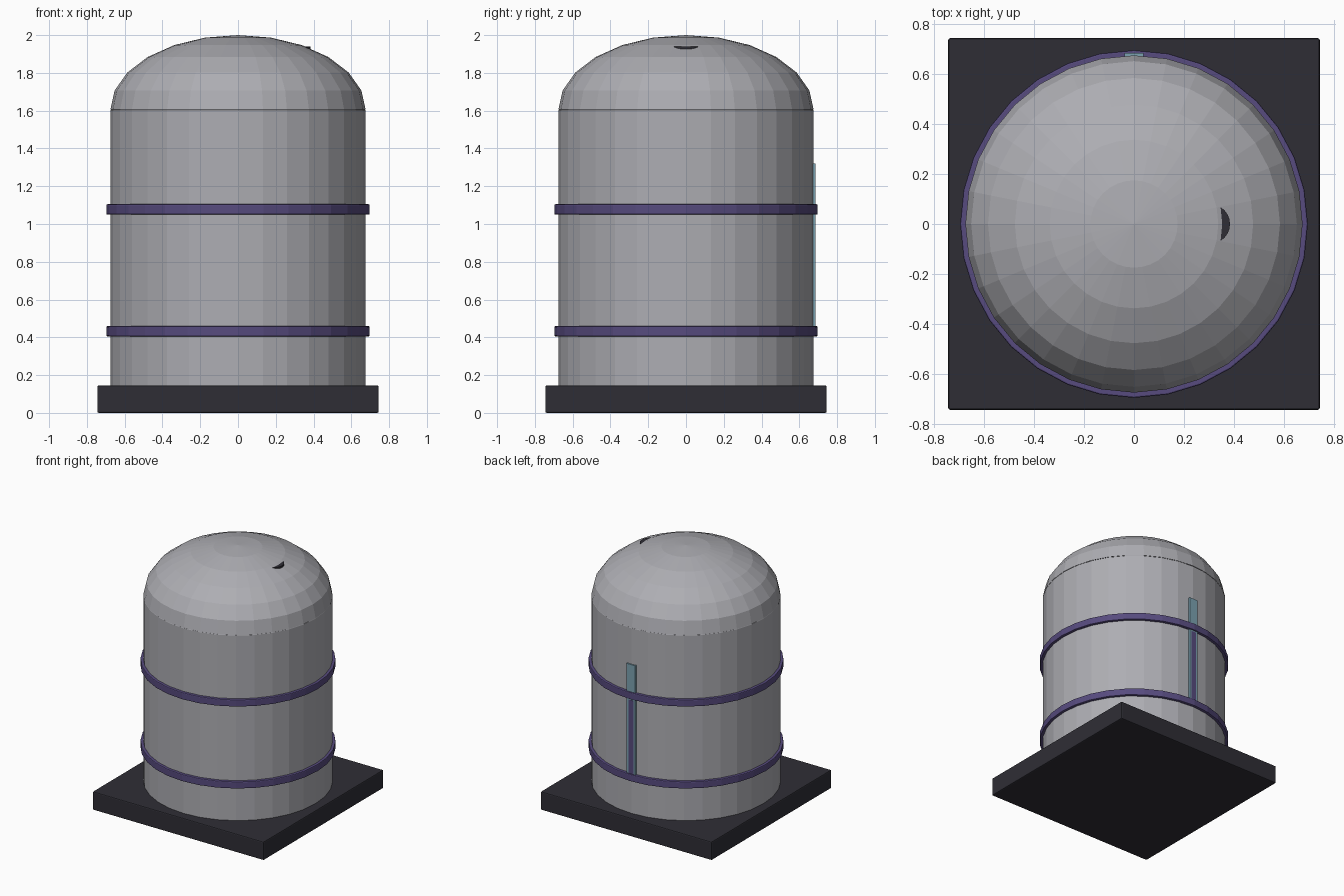
import bpy, bmesh, math

if "Cube" in bpy.data.objects:
    bpy.data.objects.remove(bpy.data.objects["Cube"], do_unlink=True)


def material(name, rgb):
    m = bpy.data.materials.new(name)
    m.use_nodes = True
    m.diffuse_color = (*rgb, 1)
    m.node_tree.nodes["Principled BSDF"].inputs["Base Color"].default_value = (*rgb, 1)
    return m


GREY = material("light grey metal", (0.42, 0.42, 0.45))
DARK = material("charcoal", (0.028, 0.027, 0.036))
PURPLE = material("purple", (0.095, 0.07, 0.21))
GLASS = material("pale blue glass", (0.2, 0.36, 0.44))


def finish(name, bm, mat, bevel=0):
    bmesh.ops.recalc_face_normals(bm, faces=bm.faces)
    mesh = bpy.data.meshes.new(name)
    bm.to_mesh(mesh)
    bm.free()
    mesh.materials.append(mat)
    obj = bpy.data.objects.new(name, mesh)
    bpy.context.collection.objects.link(obj)
    if bevel:
        mod = obj.modifiers.new("bevel", "BEVEL")
        mod.width = bevel
        mod.segments = 2
        mod.limit_method = "ANGLE"
        mod.angle_limit = math.radians(40)
    return obj


def box(name, size, centre, mat, bevel=0):
    bm = bmesh.new()
    bmesh.ops.create_cube(bm, size=1)
    bmesh.ops.scale(bm, vec=size, verts=bm.verts)
    bmesh.ops.translate(bm, vec=centre, verts=bm.verts)
    return finish(name, bm, mat, bevel)


def drum(name, radius, z0, z1, mat, x=0, bevel=0, sides=32):
    bm = bmesh.new()
    bmesh.ops.create_cone(bm, cap_ends=True, segments=sides, radius1=radius,
                          radius2=radius, depth=z1 - z0)
    bmesh.ops.translate(bm, vec=(x, 0, (z0 + z1) / 2), verts=bm.verts)
    return finish(name, bm, mat, bevel)


# Square plinth and tank wall
box("base_plate", (1.49, 1.49, 0.145), (0, 0, 0.0725), DARK, 0.008)
drum("tank_body", 0.676, 0.14, 1.605, GREY, bevel=0.004)

# Flattened half-sphere roof
bm = bmesh.new()
bmesh.ops.create_uvsphere(bm, u_segments=32, v_segments=12, radius=1)
bmesh.ops.scale(bm, vec=(0.676, 0.676, 0.395), verts=bm.verts)
bmesh.ops.delete(bm, geom=[v for v in bm.verts if v.co.z < -0.01], context="VERTS")
bmesh.ops.translate(bm, vec=(0, 0, 1.605), verts=bm.verts)
finish("domed_roof", bm, GREY)

# Hoops around the wall
for label, z in (("lower", 0.405), ("upper", 1.05)):
    drum(label + "_hoop", 0.697, z, z + 0.055, PURPLE, bevel=0.006)

# Roof hatch, mostly sunk in the dome
drum("roof_hatch", 0.08, 1.86, 1.94, DARK, x=0.305, sides=24)

# Level gauge on the back
box("gauge_glass", (0.075, 0.03, 0.9), (0, 0.67, 0.87), GLASS)
box("gauge_fill", (0.045, 0.03, 0.62), (0, 0.671, 0.73), PURPLE)
